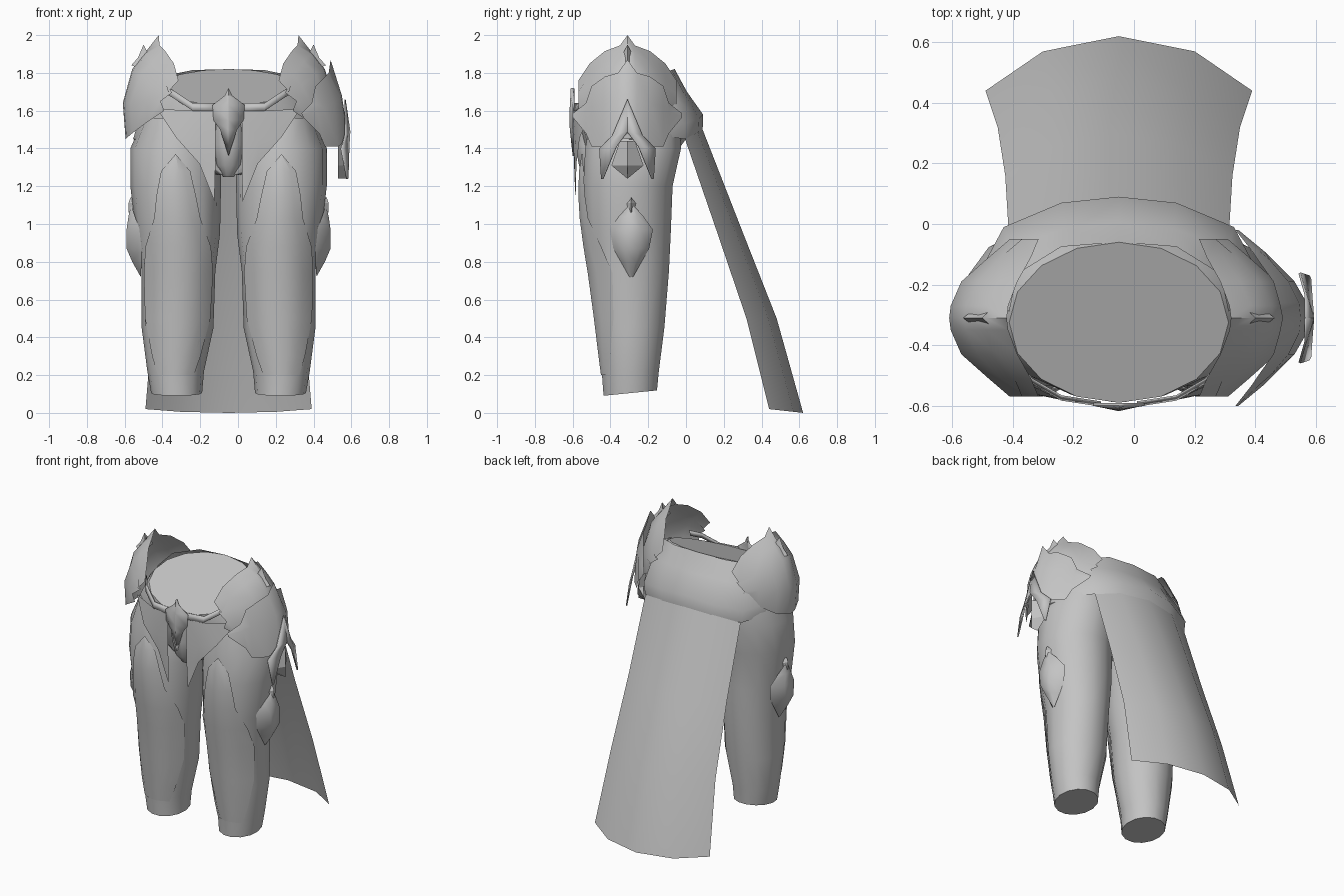
import bpy, bmesh, math

if "Cube" in bpy.data.objects:
    bpy.data.objects.remove(bpy.data.objects["Cube"])

CX = -0.05  # body centre line
metal = bpy.data.materials.new("grey")
metal.diffuse_color = (0.55, 0.55, 0.55, 1)
metal.use_nodes = True
metal.node_tree.nodes["Principled BSDF"].inputs["Base Color"].default_value = metal.diffuse_color


def surf(name, rows, closed=False, cap=False, side=1, angle=40, thick=0):
    """Skin rows of (u, y, z) points, u measured from the centre line."""
    bm = bmesh.new()
    vs = [[bm.verts.new((CX + side * u, y, z)) for u, y, z in r] for r in rows]
    n = len(rows[0])
    for a, b in zip(vs, vs[1:]):
        for i in range(n if closed else n - 1):
            j = (i + 1) % n
            bm.faces.new((a[i], a[j], b[j], b[i]))
    if cap:
        bm.faces.new(vs[0])
        bm.faces.new(vs[-1])
    bmesh.ops.remove_doubles(bm, verts=bm.verts, dist=0.0005)
    bmesh.ops.recalc_face_normals(bm, faces=bm.faces)
    if not closed:  # open plates face away from the body axis
        bm.normal_update()
        d = sum(f.normal.x * (f.calc_center_median().x - CX) +
                f.normal.y * (f.calc_center_median().y + 0.3) for f in bm.faces)
        if d < 0:
            bmesh.ops.reverse_faces(bm, faces=bm.faces)
    me = bpy.data.meshes.new(name)
    bm.to_mesh(me)
    bm.free()
    ob = bpy.data.objects.new(name, me)
    bpy.context.collection.objects.link(ob)
    me.materials.append(metal)
    if thick:
        m = ob.modifiers.new("thickness", 'SOLIDIFY')
        m.thickness = thick
    bpy.ops.object.select_all(action='DESELECT')
    ob.select_set(True)
    bpy.context.view_layer.objects.active = ob
    bpy.ops.object.shade_smooth_by_angle(angle=math.radians(angle))
    return ob


def ring(u, hx, y, hy, z, tilt=0, n=16):
    out = []
    for i in range(n):
        a = 2 * math.pi * i / n
        dy = hy * math.sin(a)
        out.append((u + hx * math.cos(a), y + dy, z + tilt * dy))
    return out


def both(row):
    """Mirror a row that runs from the side to the centre line."""
    return row + [(-u, y, z) for u, y, z in reversed(row[:-1])]


def shell(depths, table):
    """Rows of (u, z) from the middle outward, mirrored front to back."""
    rows = []
    for r in table:
        half = [(u, -.31 + d, z) for d, (u, z) in zip(depths, r)]
        rows.append([(u, -.62 - y, z) for u, y, z in half[:0:-1]] + half)
    return rows


# leg sections: z, inner u, outer u, front y, back y
LEG = [(.105, .14, .41, -.44, -.15), (.22, .13, .43, -.45, -.14),
       (.45, .08, .46, -.475, -.11), (.75, .07, .46, -.515, -.085),
       (.95, .045, .49, -.54, -.075), (1.2, .04, .52, -.55, -.065),
       (1.4, .04, .52, -.54, -.02), (1.56, .13, .45, -.51, -.03)]


def leg_at(z):
    for a, b in zip(LEG, LEG[1:]):
        if z <= b[0]:
            t = (z - a[0]) / (b[0] - a[0])
            return [p + (q - p) * t for p, q in zip(a, b)]
    return LEG[-1]


def leg_point(z, ang, off):
    _, u0, u1, y0, y1 = leg_at(z)
    return ((u0 + u1) / 2 + ((u1 - u0) / 2 + off) * math.sin(ang),
            (y0 + y1) / 2 - ((y1 - y0) / 2 + off) * math.cos(ang), z)


# pelvis with a tilted waist opening
surf("pelvis", [ring(0, .06, -.40, .12, 1.26), ring(0, .36, -.30, .22, 1.34),
                ring(0, .505, -.275, .275, 1.45), ring(0, .47, -.27, .30, 1.57, .15),
                ring(0, .41, -.305, .28, 1.67, .3), ring(0, .362, -.325, .265, 1.725, .36)],
     closed=True, cap=True, angle=50)
surf("crotch_guard", [ring(0, .03, -.47, .05, 1.25, n=10), ring(0, .065, -.50, .07, 1.31, n=10),
                      ring(0, .08, -.52, .07, 1.42, n=10), ring(0, .08, -.53, .06, 1.55, n=10)],
     closed=True, cap=True)

# back yoke and hanging cape
surf("back_yoke", [both(r) for r in (
    [(.362, -.29, 1.74), (.335, -.165, 1.785), (.19, -.075, 1.815), (0, -.06, 1.82)],
    [(.42, -.22, 1.64), (.36, -.08, 1.68), (.18, -.015, 1.70), (0, .005, 1.70)],
    [(.46, -.16, 1.55), (.38, -.01, 1.53), (.19, .07, 1.56), (0, .09, 1.58)],
    [(.45, -.15, 1.47), (.37, -.01, 1.45), (.19, .065, 1.47), (0, .088, 1.48)])], angle=75)
cape = []
for ze, ye, hx, zm, ym in ((1.45, -.005, .365, 1.5, .088), (.97, .16, .375, .97, .295),
                           (.5, .32, .40, .5, .48), (.02, .44, .44, 0, .62)):
    cape.append(both([(hx, ye, ze), (hx * .57, ye + .72 * (ym - ye), ze + .72 * (zm - ze)),
                      (0, ym, zm)]))
surf("cape", cape)

# buckle shield with a centre ridge
surf("buckle", [[(-h, -.60, z), (0, y, z), (h, -.60, z)] for z, h, y in
                ((1.72, 0, -.61), (1.68, .02, -.612), (1.63, .085, -.615), (1.55, .08, -.618),
                 (1.50, .045, -.615), (1.36, 0, -.60))], angle=15, thick=.01)

for s, tag in ((1, "right"), (-1, "left")):
    # leg
    rows = []
    for k, (z, u0, u1, y0, y1) in enumerate(LEG):
        rows.append(ring((u0 + u1) / 2, (u1 - u0) / 2, (y0 + y1) / 2, (y1 - y0) / 2, z,
                         .1 if k == 0 else 0, n=14))
    surf("leg_" + tag, rows, closed=True, cap=True, side=s)

    # long pointed front leg plate with a narrow flat band down the middle
    plate = []
    for z, w, off in ((1.37, 0, .012), (1.28, 18, .024), (1.15, 25, .026), (1.03, 31, .024),
                      (.88, 52, .018), (.74, 66, .014), (.5, 62, .012), (.3, 50, .008), (.2, 40, .004)):
        plate.append([leg_point(z, math.radians(w * t), off * (1 - .6 * abs(t)))
                      for t in (-1, -.6, -.2, .2, .6, 1)])
    surf("leg_plate_" + tag, plate, side=s, angle=30)

    # outer knee pad and its small knob
    pad = [[(r, -.29 - d, z), (c, -.29 - d * .45, z), (c, -.29 + d * .45, z), (r, -.29 + d, z)]
           for z, d, c, r in
           ((1.10, .01, .515, .515), (1.04, .065, .53, .495), (.97, .115, .54, .47),
            (.87, .095, .54, .46), (.80, .055, .51, .46), (.72, .01, .465, .465))]
    surf("knee_pad_" + tag, pad, side=s, angle=60)
    surf("knee_knob_" + tag, [[(.505, -.29 - d, z), (c, -.29, z), (.505, -.29 + d, z)]
                              for z, d, c in ((1.14, 0, .52), (1.11, .025, .53), (1.06, .012, .53))],
         side=s, angle=30)

    # front skirt flap
    surf("skirt_flap_" + tag, [
        [(.07, -.597, 1.60), (.20, -.575, 1.60), (.38, -.49, 1.61)],
        [(.07, -.597, 1.45), (.16, -.587, 1.44), (.28, -.562, 1.46)],
        [(.07, -.592, 1.30), (.11, -.59, 1.31), (.155, -.58, 1.32)],
        [(.075, -.585, 1.12)] * 3], side=s)

    # thin belt strip
    path = [(.06, -.603, 1.615), (.19, -.583, 1.615), (.29, -.525, 1.68), (.34, -.46, 1.71)]
    surf("belt_" + tag, [[(u, y + .012, z + .025) for u, y, z in path],
                         [(u, y, z - .015) for u, y, z in path]], side=s, thick=.006)

    # domed hip guard with a peaked top and stepped ends
    guard = shell((0, .04, .12, .20, .26), (
        ((.37, 2.0), (.365, 1.945), (.335, 1.915), (.29, 1.85), (.265, 1.76)),
        ((.44, 1.91), (.435, 1.90), (.40, 1.86), (.345, 1.79), (.32, 1.70)),
        ((.51, 1.82), (.505, 1.815), (.465, 1.79), (.39, 1.73), (.30, 1.695)),
        ((.56, 1.64), (.555, 1.64), (.52, 1.64), (.43, 1.65), (.36, 1.65)),
        ((.545, 1.45), (.54, 1.455), (.51, 1.48), (.43, 1.54), (.34, 1.60))))
    surf("hip_guard_" + tag, guard, side=s, angle=60)

    # crest fin
    surf("crest_fin_" + tag, [[(.45, -.31, 1.95)] * 3,
                              [(.41, -.35, 1.87), (.48, -.31, 1.88), (.41, -.27, 1.87)],
                              [(.46, -.35, 1.82), (.515, -.31, 1.84), (.46, -.27, 1.82)]],
         side=s, angle=15)

# extra winged plate over the right hip
wing = shell((0, .05, .12, .19, .22, .29), (
    ((.54, 1.87), (.53, 1.80), (.51, 1.78), (.46, 1.73), (.44, 1.64), (.385, 1.585)),
    ((.60, 1.68), (.595, 1.67), (.56, 1.64), (.50, 1.62), (.465, 1.60), (.39, 1.58)),
    ((.63, 1.48), (.62, 1.44), (.58, 1.41), (.51, 1.41), (.48, 1.48), (.395, 1.565))))
surf("hip_wing", wing, angle=60)

# hanging chevron blades below the wing
for m, end in ((-1, "front"), (1, "back")):
    surf("chevron_" + end, [[(u, -.31 + m * a, z), (u2, -.31 + m * b, z2)]
                            for u, a, z, u2, b, z2 in (
        (.62, 0, 1.66, .62, 0, 1.66), (.645, 0, 1.49, .62, .08, 1.47),
        (.64, .06, 1.41, .60, .15, 1.40), (.635, .13, 1.24, .63, .14, 1.24))],
        thick=.008, angle=15)
surf("chevron_drop", [[(.58, -.31 - d, z), (.63, -.31, z), (.58, -.31 + d, z)]
                      for z, d in ((1.44, .04), (1.31, .085), (1.24, 0))], angle=15)
